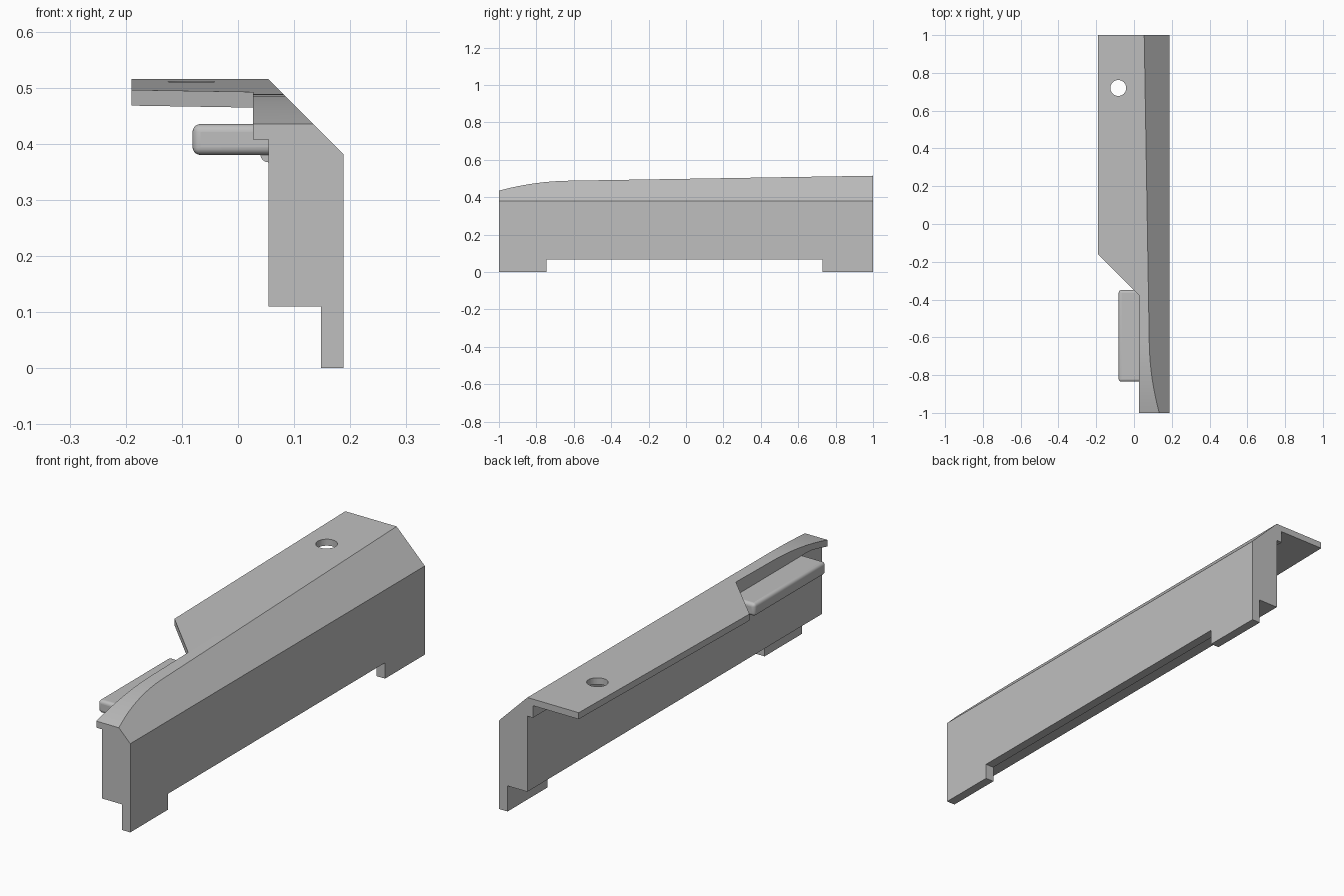
import bpy, bmesh, math

if "Cube" in bpy.data.objects:
    bpy.data.objects.remove(bpy.data.objects["Cube"])

grey = bpy.data.materials.new("plain grey")
grey.diffuse_color = (0.52, 0.52, 0.52, 1)
grey.use_nodes = True
grey.node_tree.nodes["Principled BSDF"].inputs["Base Color"].default_value = grey.diffuse_color


def finish(name, bm):
    bmesh.ops.recalc_face_normals(bm, faces=bm.faces[:])
    me = bpy.data.meshes.new(name)
    bm.to_mesh(me)
    bm.free()
    me.materials.append(grey)
    ob = bpy.data.objects.new(name, me)
    bpy.context.collection.objects.link(ob)
    return ob


def loft(name, sections):
    """Skin equal-length rings of points and cap both ends."""
    bm = bmesh.new()
    rings = [[bm.verts.new(p) for p in s] for s in sections]
    n = len(rings[0])
    for a, b in zip(rings, rings[1:]):
        for i in range(n):
            j = (i + 1) % n
            bm.faces.new((a[i], a[j], b[j], b[i]))
    bm.faces.new(rings[0])
    bm.faces.new(rings[-1])
    return finish(name, bm)


def box(name, lo, hi):
    return loft(name, [[(lo[0], y, lo[2]), (hi[0], y, lo[2]),
                        (hi[0], y, hi[2]), (lo[0], y, hi[2])] for y in (lo[1], hi[1])])


def smooth(ob, angle):
    bpy.ops.object.select_all(action='DESELECT')
    ob.select_set(True)
    bpy.context.view_layer.objects.active = ob
    bpy.ops.object.shade_smooth_by_angle(angle=math.radians(angle))


def cut(ob, cutter):
    m = ob.modifiers.new("cut", 'BOOLEAN')
    m.operation = 'DIFFERENCE'
    m.solver = 'EXACT'
    m.object = cutter
    cutter.hide_render = True
    cutter.hide_set(True)


def top(y):
    """Height of the top: gentle slope, curving down at the front."""
    return 0.515 - 0.0164 * (1 - y) - 0.343 * max(0, -0.63 - y) ** 2


THICK = 0.028

# wall with outer lip, chamfer and inner ledge
stations = [-1 + 0.37 * i / 14 for i in range(15)] + [1]
rings = []
for y in stations:
    t = top(y)
    b = min(t - THICK, 0.435)
    prof = [(0.054, 0.11), (0.148, 0.11), (0.148, 0), (0.188, 0), (0.188, 0.381),
            (0.569 - t, t), (0.027, t), (0.027, b), (0.054, b)]
    rings.append([(x, y, z) for x, z in prof])
wall = loft("wall", rings)
smooth(wall, 20)

# long notch in the lip between the two feet
cut(wall, box("lip_notch_cutter", (0.1, -0.745, -0.1), (0.25, 0.73, 0.068)))

# top flange with angled front end
outline = [(0.027, -0.377), (0.027, 1), (-0.19, 1), (-0.19, -0.16)]
flange = loft("top_flange", [[(x, y, top(y) - d) for x, y in outline] for d in (THICK, 0)])

# round screw hole
hole = loft("hole_cutter", [[(-0.083 + 0.042 * math.cos(a * math.pi / 24),
                              0.72 + 0.042 * math.sin(a * math.pi / 24), z)
                             for a in range(48)] for z in (0.4, 0.6)])
cut(flange, hole)
smooth(flange, 20)

# rounded tab standing out from the inner face
tab = box("tab", (-0.081, -0.835, 0.38), (0.09, -0.35, 0.435))
bev = tab.modifiers.new("round", 'BEVEL')
bev.width = 0.014
bev.segments = 5
smooth(tab, 35)

# concave fillet under the tab
R = 0.014
arc = [(0.054 - R + R * math.sin(a * math.pi / 12), 0.381 - R + R * math.cos(a * math.pi / 12))
       for a in range(7)]
fillet = loft("tab_fillet", [[(x, y, z) for x, z in arc + [(0.06, 0.381 - R), (0.06, 0.385), (0.04, 0.385)]]
                             for y in (-0.821, -0.364)])
# hollow the curve by mirroring it about the corner diagonal
for v in fillet.data.vertices[:]:
    i = v.index % 10
    if i < 7:
        a = i * math.pi / 12
        v.co.x = 0.054 - R + R * (1 - math.cos(a))
        v.co.z = 0.381 - R * (1 - (1 - math.sin(a))) 
smooth(fillet, 30)
